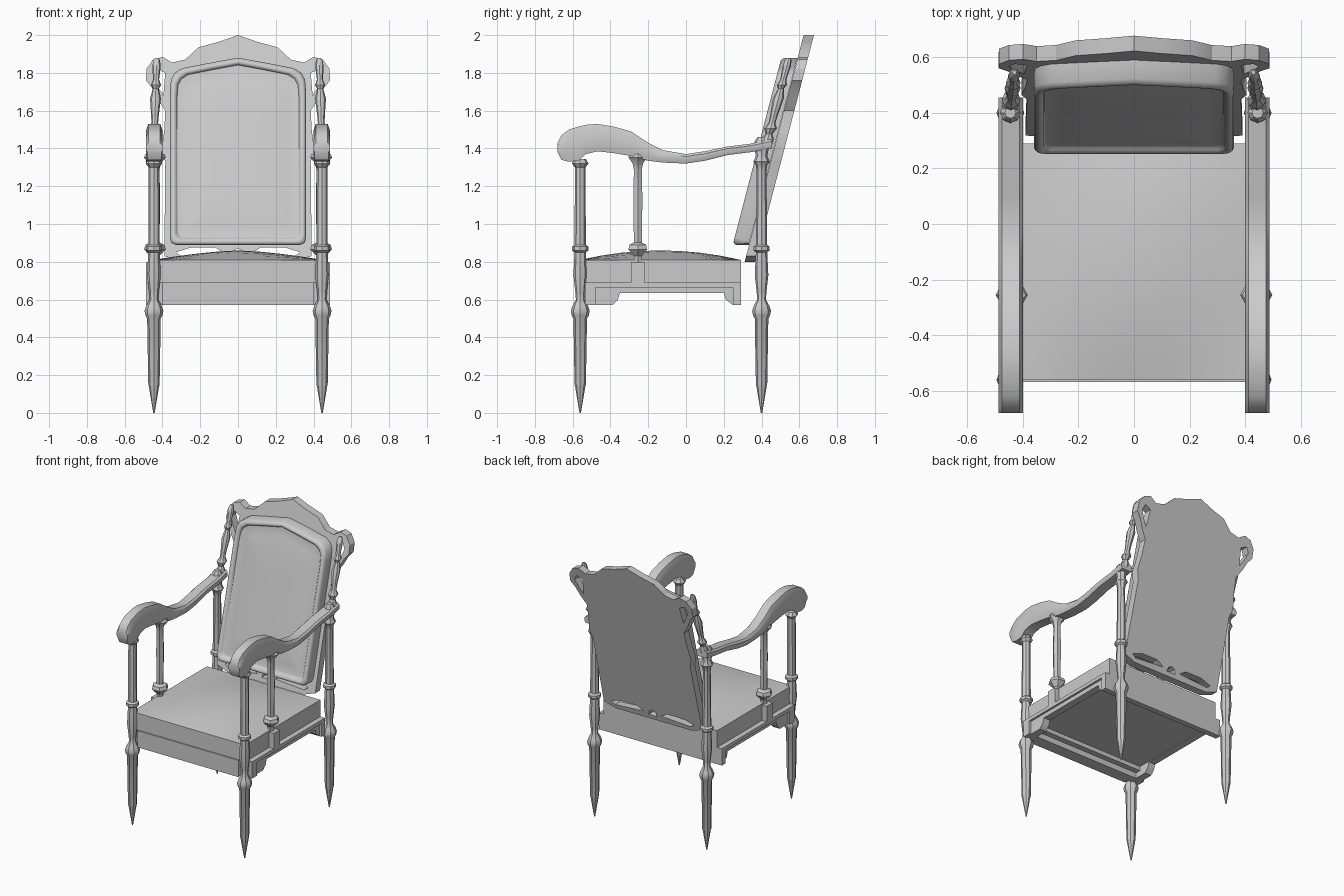
import bpy, bmesh, math
from mathutils import Vector

if "Cube" in bpy.data.objects:
    bpy.data.objects.remove(bpy.data.objects["Cube"])

grey = bpy.data.materials.new("plain grey")
grey.diffuse_color = (0.6, 0.6, 0.6, 1)
grey.use_nodes = True
grey.node_tree.nodes["Principled BSDF"].inputs["Base Color"].default_value = grey.diffuse_color


def finish(name, bm, angle=30):
    """Turn a bmesh into a named object with sharp-edge smoothing."""
    bmesh.ops.recalc_face_normals(bm, faces=bm.faces)
    me = bpy.data.meshes.new(name)
    bm.to_mesh(me)
    bm.free()
    me.materials.append(grey)
    ob = bpy.data.objects.new(name, me)
    bpy.context.collection.objects.link(ob)
    bpy.ops.object.select_all(action='DESELECT')
    ob.select_set(True)
    bpy.context.view_layer.objects.active = ob
    bpy.ops.object.shade_smooth_by_angle(angle=math.radians(angle))
    return ob


def loft(name, rings, angle=30):
    """Skin closed rings of equal length and cap both ends."""
    bm = bmesh.new()
    vs = [[bm.verts.new(p) for p in r] for r in rings]
    n = len(vs[0])
    for a, b in zip(vs, vs[1:]):
        for i in range(n):
            j = (i + 1) % n
            bm.faces.new((a[i], a[j], b[j], b[i]))
    bm.faces.new(vs[0])
    bm.faces.new(vs[-1])
    return finish(name, bm, angle)


def box(name, x0, x1, y0, y1, z0, z1):
    return loft(name, [[(x0, y0, z), (x1, y0, z), (x1, y1, z), (x0, y1, z)]
                       for z in (z0, z1)])


def turned(name, base, top, profile, sides=8):
    """Turned spindle; profile holds (fraction along the axis, radius)."""
    base, top = Vector(base), Vector(top)
    rings = []
    for t, r in profile:
        c = base.lerp(top, t)
        rings.append([(c.x + r * math.cos(2 * math.pi * i / sides),
                       c.y + r * math.sin(2 * math.pi * i / sides), c.z)
                      for i in range(sides)])
    return loft(name, rings, 35)


def mirror_x(pts):
    """Complete a right-hand outline that starts and ends off or on x = 0."""
    return pts + [(-x, z) for x, z in reversed(pts) if x > 0]


LEAN = 0.26

# Legs
lower = [(0, .004), (.14, .027), (.15, .030), (.50, .036), (.515, .045),
         (.54, .050), (.565, .042), (.60, .023), (.64, .026), (.73, .036),
         (.85, .030), (.86, .043), (.88, .043), (.89, .030)]
front_profile = lower + [(1.30, .028), (1.32, .044), (1.345, .03)]
back_profile = lower + [(1.28, .026), (1.31, .030), (1.33, .044), (1.36, .03),
                        (1.40, .038), (1.44, .036), (1.46, .02)]
finial_profile = [(0, .030), (.10, .032), (.16, .018), (.22, .034), (.28, .018),
                  (.36, .020), (.55, .029), (.66, .016), (.70, .027), (.76, .016),
                  (.90, .022), (.97, .018), (1, .008)]
post_profile = [(0, .02), (.10, .024), (.16, .058), (.20, .050), (.22, .024),
                (.60, .028), (.86, .024), (.92, .032), (.97, .058), (1, .050)]

for s, side in ((-1, "left"), (1, "right")):
    turned(side + "_front_leg", (.445 * s, -.56, 0), (.445 * s, -.56, 1), front_profile)
    turned(side + "_back_leg", (.445 * s, .40, 0), (.445 * s, .40, 1), back_profile)
    turned(side + "_finial", (.445 * s, .42, 1.40), (.43 * s, .545, 1.88), finial_profile)

    # Arm support spindle and the block it stands on
    turned(side + "_arm_post", (.44 * s, -.255, .77), (.44 * s, -.255, 1.37), post_profile, 6)
    box(side + "_arm_post_block", min(.40 * s, .487 * s), max(.40 * s, .487 * s),
        -.29, -.22, .69, .80)

    # Curved armrest ending in a scroll
    stations = [(-.68, 1.38, 1.43), (-.66, 1.34, 1.47), (-.62, 1.33, 1.50),
                (-.57, 1.335, 1.515), (-.53, 1.37, 1.525), (-.47, 1.385, 1.53),
                (-.38, 1.375, 1.515), (-.29, 1.36, 1.49), (-.20, 1.335, 1.43),
                (-.12, 1.325, 1.39), (0, 1.32, 1.37), (.10, 1.335, 1.385),
                (.22, 1.365, 1.41), (.34, 1.38, 1.425), (.455, 1.40, 1.45)]
    rings = []
    for y, lo, hi in stations:
        c = (hi - lo) * .25
        rings.append([(s * x, y, z) for x, z in
                      ((.405, lo), (.48, lo), (.487, lo + c), (.487, hi - c),
                       (.475, hi), (.412, hi), (.40, hi - c), (.40, lo + c))])
    loft(side + "_armrest", rings, 40)

    # Side rail with bracket feet and a moulding strip
    bracket = [(-.51, .57), (-.39, .57), (-.36, .60), (-.35, .635), (.20, .635),
               (.21, .60), (.25, .57), (.29, .57), (.29, .67), (-.51, .67)]
    loft(side + "_side_rail", [[(s * x, y, z) for y, z in bracket] for x in (.42, .472)])
    box(side + "_rail_moulding", min(.40 * s, .487 * s), max(.40 * s, .487 * s),
        -.51, .29, .665, .69)

# Seat base, front apron and back board
box("seat_bottom", -.43, .43, -.51, .28, .64, .70)
box("front_apron", -.487, .487, -.535, -.48, .57, .69)
box("front_panel", -.40, .40, -.568, -.50, .57, .69)
box("apron_inner_moulding", -.43, .43, -.49, -.44, .61, .65)
box("back_board", -.487, .487, .25, .29, .57, .69)

# Domed seat cushion
bm = bmesh.new()
bmesh.ops.create_grid(bm, x_segments=8, y_segments=8, size=1)
edge = [e for e in bm.edges if e.is_boundary]
for v in bm.verts:
    u, w = v.co.x, v.co.y
    v.co = (.45 * u, -.135 + .425 * w, .81 + .05 * (1 - abs(u) ** 1.5) * (1 - w * w))
down = bmesh.ops.extrude_edge_only(bm, edges=edge)["geom"]
for v in down:
    if isinstance(v, bmesh.types.BMVert):
        v.co.z = .69
bmesh.ops.holes_fill(bm, edges=[e for e in bm.edges if e.is_boundary], sides=0)
finish("seat_cushion", bm)

# Backboard with crest, pierced ears and pierced bottom rail
outline = mirror_x([(.30, .80), (.39, .83), (.385, 1.33), (.405, 1.39), (.39, 1.50),
                    (.385, 1.60), (.425, 1.66), (.455, 1.72), (.487, 1.76),
                    (.485, 1.82), (.45, 1.87), (.40, 1.885), (.35, 1.855),
                    (.28, 1.87), (.21, 1.935), (.10, 1.965), (0, 2.0)])
ear_hole = [(.395, 1.68), (.42, 1.72), (.45, 1.78), (.43, 1.82), (.385, 1.80)]
rail_hole = [(.07, .845), (.30, .83), (.33, .85), (.25, .875), (.12, .875)]
centre_hole = [(-.035, .83), (.035, .83), (.025, .86), (0, .87), (-.025, .86)]
loops = [outline, centre_hole]
for hole in (ear_hole, rail_hole):
    loops += [hole, [(-x, z) for x, z in hole]]
cu = bpy.data.curves.new("back_outline", 'CURVE')
cu.dimensions, cu.fill_mode, cu.extrude = '2D', 'BOTH', .0275
for pts in loops:
    sp = cu.splines.new('POLY')
    sp.points.add(len(pts) - 1)
    for p, (x, z) in zip(sp.points, pts):
        p.co = (x, z, 0, 1)
    sp.use_cyclic_u = True
tmp = bpy.data.objects.new("back_outline", cu)
bpy.context.collection.objects.link(tmp)
bpy.context.view_layer.update()
bm = bmesh.new()
bm.from_mesh(tmp.to_mesh())
tmp.to_mesh_clear()
bpy.data.objects.remove(tmp)
bmesh.ops.remove_doubles(bm, verts=bm.verts, dist=.0005)
for v in bm.verts:
    x, z, d = v.co
    v.co = (x, .338 + LEAN * (z - .80) + d, z)
finish("backrest_board", bm)

# Padded back panel: raised rounded frame around a gently domed pad
pad = mirror_x([(.33, .89), (.353, .90), (.36, .925), (.36, 1.70), (.355, 1.765),
                (.335, 1.80), (.295, 1.825), (.15, 1.853), (0, 1.88)])
steps = [(0, .085), (0, .018), (.006, .006), (.016, 0), (.026, .002), (.034, .010),
         (.038, .020), (.045, .022), (.10, .014), (.18, .009), (.26, .007)]
rings = []
for inset, depth in steps:
    fx, fz = 1 - inset / .36, 1 - inset / .49
    ring = []
    for x, z in pad:
        z = 1.385 + (z - 1.385) * fz
        ring.append((x * fx, .25 + LEAN * (z - .90) + depth, z))
    rings.append(ring)
loft("back_pad", rings, 50)
